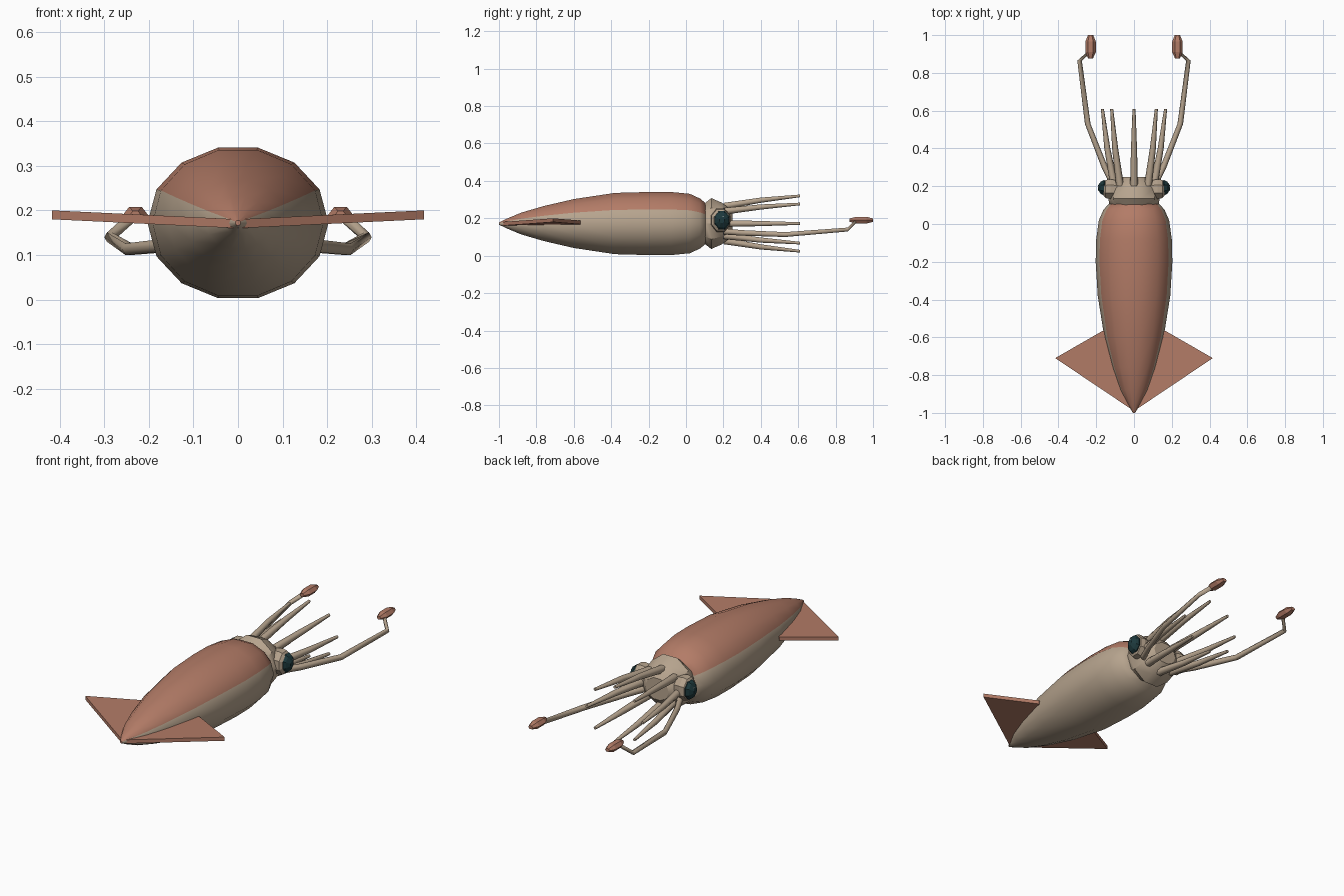
import bpy, bmesh, math

if "Cube" in bpy.data.objects:
    bpy.data.objects.remove(bpy.data.objects["Cube"])


def material(name, rgb):
    m = bpy.data.materials.new(name)
    m.diffuse_color = (*rgb, 1)
    m.use_nodes = True
    m.node_tree.nodes["Principled BSDF"].inputs["Base Color"].default_value = m.diffuse_color
    return m


PINK = material("terracotta skin", (0.45, 0.20, 0.135))
TAN = material("pale tan skin", (0.47, 0.37, 0.27))
DARK = material("dark teal eye", (0.012, 0.04, 0.045))
WHITE = material("eye glint", (0.8, 0.8, 0.75))
CZ = 0.172  # height of the body axis


def finish(name, bm, mats, smooth=None):
    bmesh.ops.recalc_face_normals(bm, faces=bm.faces)
    me = bpy.data.meshes.new(name)
    bm.to_mesh(me)
    bm.free()
    for m in mats:
        me.materials.append(m)
    ob = bpy.data.objects.new(name, me)
    bpy.context.collection.objects.link(ob)
    if smooth:
        bpy.ops.object.select_all(action='DESELECT')
        ob.select_set(True)
        bpy.context.view_layer.objects.active = ob
        bpy.ops.object.shade_smooth_by_angle(angle=math.radians(smooth))
    return ob


def loft(name, rings, n, mats, axis='Y', smooth=None, rule=None):
    """Skin elliptical rings (x, y, z, r1, rz) standing across the given axis."""
    bm = bmesh.new()
    loops = []
    for x, y, z, r, rz in rings:
        loop = []
        for k in range(n):
            a = 2 * math.pi * (k + 0.5) / n
            u, w = r * math.sin(a), rz * math.cos(a)
            loop.append(bm.verts.new((x + u, y, z + w) if axis == 'Y' else (x, y + u, z + w)))
        loops.append(loop)
    for a, b in zip(loops, loops[1:]):
        for k in range(n):
            bm.faces.new((a[k], a[(k + 1) % n], b[(k + 1) % n], b[k]))
    bm.faces.new(loops[0])
    bm.faces.new(loops[-1])
    if rule:
        for f in bm.faces:
            f.material_index = rule(f.calc_center_median())
    return finish(name, bm, mats, smooth)


# Mantle: terracotta back over a pale belly
profile = [(-1.0, .006, .006), (-.96, .03, .026), (-.88, .073, .06), (-.76, .115, .096),
           (-.6, .157, .134), (-.38, .192, .168), (-.2, .203, .173), (-.08, .2, .173),
           (.02, .186, .163), (.075, .162, .137), (.105, .135, .112)]
loft("mantle", [(0, y, CZ, r, rz) for y, r, rz in profile], 14, [TAN, PINK], smooth=50,
     rule=lambda c: int(abs(math.atan2(c.x, c.z - CZ)) < 1.19 and c.y < .1))

# Head
head = [(.08, .115, .1), (.105, .132, .118), (.135, .135, .143), (.19, .128, .118),
        (.225, .105, .09), (.248, .07, .06)]
loft("head", [(0, y, CZ, r, rz) for y, r, rz in head], 10, [TAN], smooth=35)

# Eight tapering arms
for i in range(8):
    a = i * math.pi / 4
    s, c = math.sin(a), math.cos(a)
    path = [(.2, .092, .021), (.4, .125, .016), (.61, .148, .008)]
    loft(f"arm_{i + 1}", [(s * d * 1.13, y, CZ + c * d, r, r) for y, d, r in path], 6, [TAN],
         smooth=65)

for side, label in ((-1, "left"), (1, "right")):
    # Long feeding tentacle and its club
    path = [(.105, .2, .13, .019), (.155, .3, .122, .017), (.245, .53, .113, .015),
            (.288, .865, .14, .012), (.232, .915, .19, .012)]
    loft(f"{label}_tentacle", [(side * x, y, z, r, r) for x, y, z, r in path], 6, [TAN],
         smooth=65)
    club = [(.875, .012, .01), (.91, .028, .021), (.965, .028, .021), (1.0, .014, .01)]
    loft(f"{label}_club", [(side * .23, y, .19, r, rz) for y, r, rz in club], 6, [PINK])

    # Eye socket, eyeball and glint
    loft(f"{label}_eye_socket", [(side * x, .185, .19, r, r * 1.2) for x, r in
         ((.09, .05), (.125, .056), (.15, .052), (.162, .038))], 8, [TAN], 'X')
    loft(f"{label}_eye", [(side * x, .192, .19, r, r * 1.2) for x, r in
         ((.14, .038), (.16, .044), (.175, .036), (.19, .014))], 8, [DARK], 'X')
    loft(f"{label}_eye_glint", [(side * x, .197, .207, r, r) for x, r in
         ((.182, .007), (.188, .005))], 6, [WHITE], 'X')

    # Flat triangular tail fin, rising slightly outward
    bm = bmesh.new()
    outline = [(0, -.99, .17), (.417, -.71, .19), (.165, -.565, .178), (0, -.6, .17)]
    low = [bm.verts.new((side * x, y, z - .01)) for x, y, z in outline]
    top = [bm.verts.new((side * x, y, z + .01)) for x, y, z in outline]
    bm.faces.new(low)
    bm.faces.new(top)
    for k in range(4):
        j = (k + 1) % 4
        bm.faces.new((low[k], low[j], top[j], top[k]))
    finish(f"{label}_fin", bm, [PINK])
